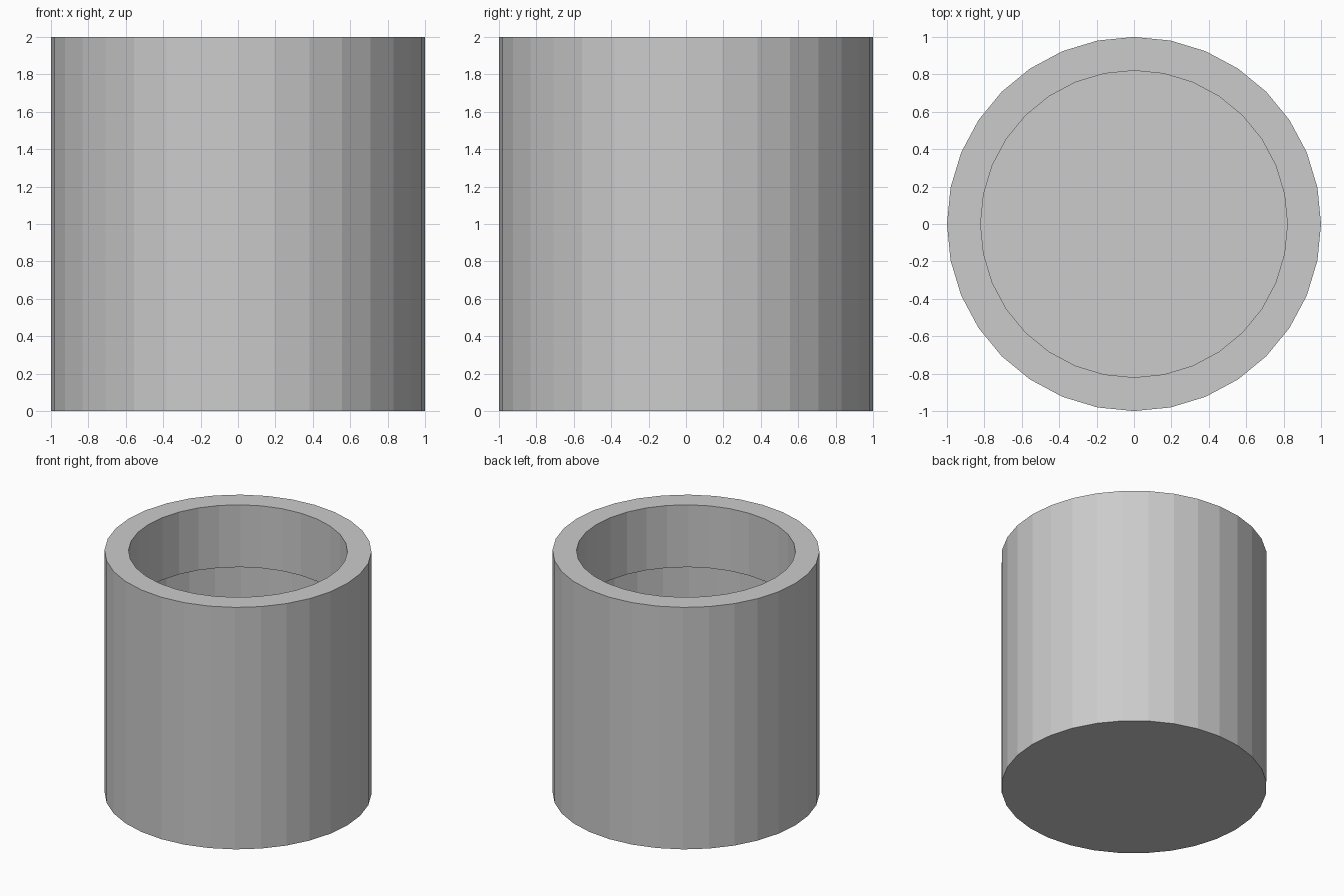
import bpy, bmesh, math

if "Cube" in bpy.data.objects:
    bpy.data.objects.remove(bpy.data.objects["Cube"])

SIDES = 32
# (radius, z) from the base edge up the outside, over the rim, down the short inner lip
PROFILE = [(1.0, 0.0), (1.0, 2.0), (0.82, 2.0), (0.82, 1.485)]

bm = bmesh.new()


def ring(radius, z):
    return [bm.verts.new((radius * math.cos(2 * math.pi * i / SIDES),
                          radius * math.sin(2 * math.pi * i / SIDES), z))
            for i in range(SIDES)]


rings = [ring(r, z) for r, z in PROFILE]

# Outer wall, flat rim and open inner lip
for low, high in zip(rings, rings[1:]):
    for i in range(SIDES):
        j = (i + 1) % SIDES
        bm.faces.new((low[i], low[j], high[j], high[i]))

# Closed base, facing down
bm.faces.new(rings[0][::-1])

mesh = bpy.data.meshes.new("cup")
bm.to_mesh(mesh)
bm.free()
cup = bpy.data.objects.new("cup", mesh)
bpy.context.collection.objects.link(cup)
